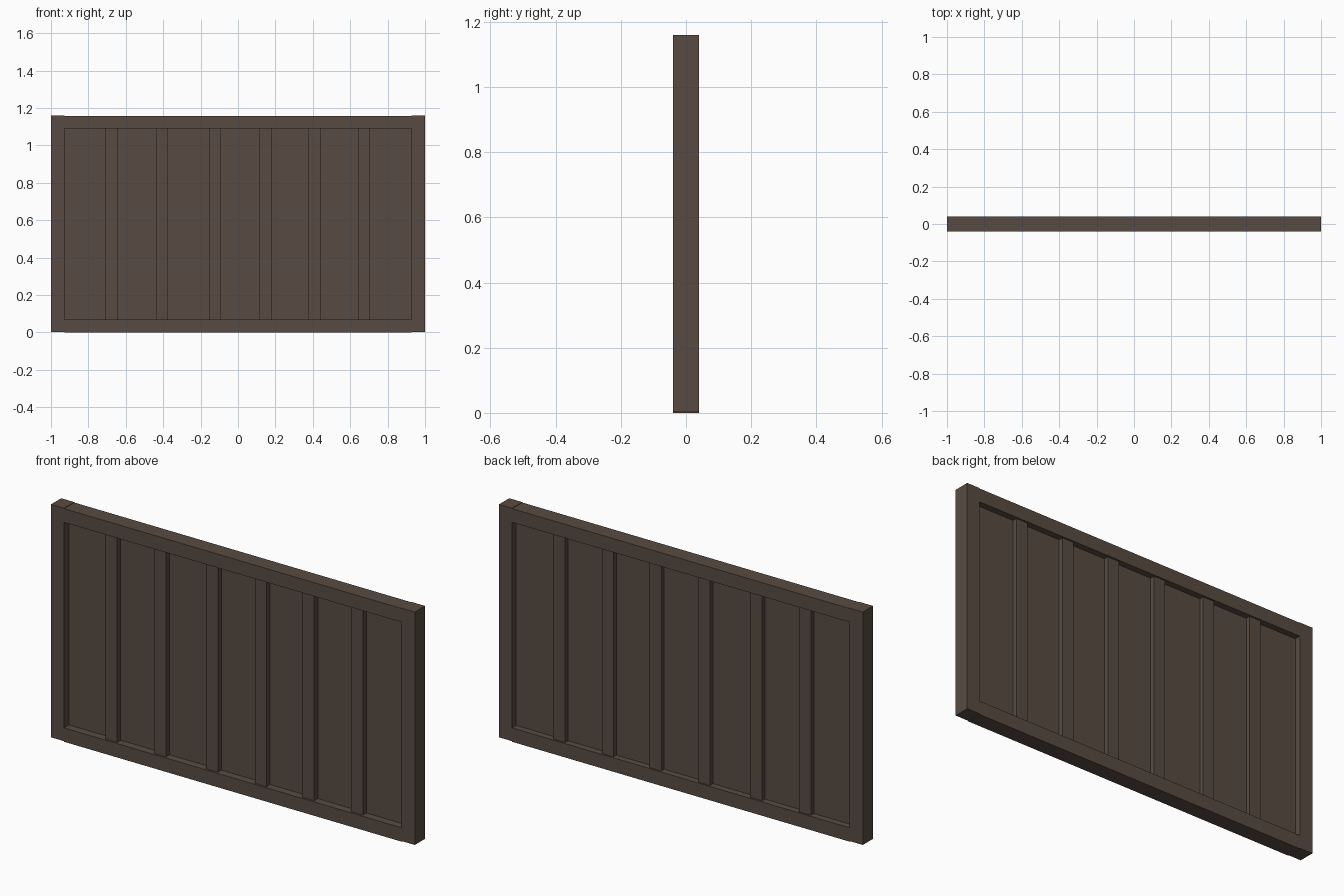
import bpy

if "Cube" in bpy.data.objects:
    bpy.data.objects.remove(bpy.data.objects["Cube"])

wood = bpy.data.materials.new("dark_brown_wood")
wood.diffuse_color = (0.098, 0.071, 0.054, 1)
wood.use_nodes = True
wood.node_tree.nodes["Principled BSDF"].inputs["Base Color"].default_value = wood.diffuse_color


def box(name, x0, x1, y0, y1, z0, z1):
    bpy.ops.mesh.primitive_cube_add(
        size=1, location=((x0 + x1) / 2, (y0 + y1) / 2, (z0 + z1) / 2))
    ob = bpy.context.object
    ob.name = name
    ob.scale = (x1 - x0, y1 - y0, z1 - z0)
    bpy.ops.object.transform_apply(location=False, rotation=False, scale=True)
    ob.data.materials.append(wood)
    return ob


D = 0.04      # half depth of the frame
IN = 0.928    # inner half width of the frame

# Frame: two stiles at the sides, two rails between them
box("left_stile", -1, -IN, -D, D, 0.003, 1.16)
box("right_stile", IN, 1, -D, D, 0.003, 1.16)
box("bottom_rail", -IN, IN, -D, D, 0, 0.069)
box("top_rail", -IN, IN, -D, D, 1.09, 1.158)

# Thin recessed panel
box("panel", -IN, IN, -0.002, 0.008, 0.069, 1.09)

# Upright slats, standing proud of the panel on both sides
for i, x in enumerate((-0.676, -0.407, -0.122, 0.146, 0.408, 0.675)):
    box(f"slat_{i + 1}", x - 0.032, x + 0.032, -0.03, 0.031, 0.069, 1.09)
